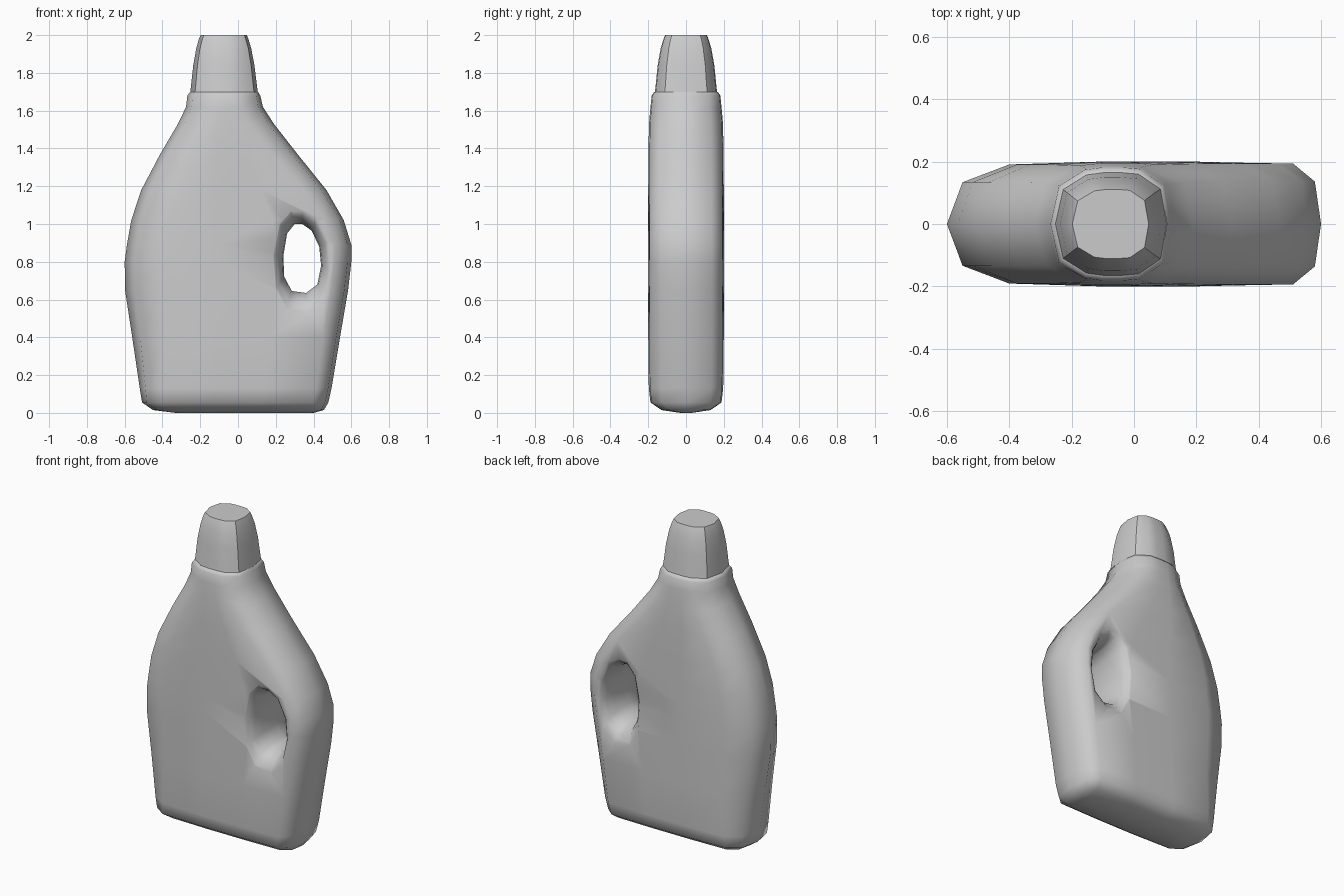
import bpy, bmesh
from mathutils import Vector

if "Cube" in bpy.data.objects:
    bpy.data.objects.remove(bpy.data.objects["Cube"])


def loft(name, rings):
    """Skin a list of closed rings and cap both ends."""
    bm = bmesh.new()
    loops = [[bm.verts.new(p) for p in r] for r in rings]
    n = len(loops[0])
    for a, b in zip(loops, loops[1:]):
        for i in range(n):
            j = (i + 1) % n
            bm.faces.new((a[i], a[j], b[j], b[i]))
    bm.faces.new(loops[0][::-1])
    bm.faces.new(loops[-1])
    bmesh.ops.recalc_face_normals(bm, faces=bm.faces)
    me = bpy.data.meshes.new(name)
    bm.to_mesh(me)
    bm.free()
    ob = bpy.data.objects.new(name, me)
    bpy.context.collection.objects.link(ob)
    return ob


def section(z, xl, xr, d, bl, br):
    """Rounded flat outline: left/right edges, half depth, corner widths."""
    a, b = xl + bl, xr - br
    front = [(xl + .25 * bl, .67 * d), (a, .955 * d), (a + (b - a) * .33, d),
             (a + (b - a) * .67, d), (b, .97 * d), (xr - .22 * br, .68 * d)]
    pts = [(xl, 0)] + [(x, -y) for x, y in front] + [(xr, 0)] + front[::-1]
    return [(x, y, z) for x, y in pts]


def smooth(ob, angle):
    bpy.ops.object.select_all(action='DESELECT')
    ob.select_set(True)
    bpy.context.view_layer.objects.active = ob
    bpy.ops.object.shade_smooth_by_angle(angle=angle)


# Bottle body: z, left, right, half depth, left corner, right corner
body = loft("bottle_body", [section(*s) for s in [
    (0.00, -.33, .40, .03, .06, .06),
    (.015, -.45, .455, .13, .08, .07),
    (.055, -.508, .478, .188, .10, .08),
    (.13, -.52, .495, .197, .12, .08),
    (.40, -.56, .54, .20, .17, .09),
    (.65, -.598, .583, .20, .20, .09),
    (.80, -.60, .60, .20, .20, .09),
    (.89, -.588, .60, .20, .20, .09),
    (1.02, -.565, .56, .20, .19, .10),
    (1.18, -.512, .468, .20, .18, .12),
    (1.37, -.412, .315, .199, .16, .14),
    (1.53, -.318, .19, .196, .14, .13),
    (1.62, -.275, .132, .188, .12, .11),
    (1.68, -.268, .118, .182, .11, .10),
    (1.70, -.253, .106, .168, .10, .09)]])

# Grip hole: outline widened towards both faces to form a soft rim
outline = [(.30, 1.0), (.26, .95), (.24, .83), (.245, .72), (.285, .645),
           (.36, .635), (.42, .68), (.44, .78), (.43, .88), (.39, .965), (.34, 1.0)]
cx, cz = .34, .82


def hole_ring(y, f):
    ring = []
    for x, z in outline:
        u = Vector(((x - cx) / .10, (z - cz) / .185)).normalized()
        grow_z = .07 if u.y > 0 else .11
        ring.append((x + .05 * f * u.x, y, z + grow_z * f * u.y))
    return ring


flare = [(.04, 0), (.10, .12), (.15, .35), (.18, .65), (.197, 1.0), (.23, 1.8)]
cutter = loft("grip_cutter", [hole_ring(-y, f) for y, f in flare[::-1]]
              + [hole_ring(y, f) for y, f in flare])
cutter.hide_render = True
mod = body.modifiers.new("grip_hole", 'BOOLEAN')
mod.operation = 'DIFFERENCE'
mod.solver = 'EXACT'
mod.object = cutter
bpy.context.view_layer.objects.active = body
bpy.ops.object.modifier_apply(modifier=mod.name)
bpy.data.objects.remove(cutter)
smooth(body, 1.0)

# Tapered cap with a flat top
cap = loft("cap", [section(*s) for s in [
    (1.685, -.254, .107, .167, .10, .09),
    (1.72, -.25, .102, .162, .10, .09),
    (1.84, -.237, .087, .150, .09, .08),
    (1.93, -.221, .070, .134, .08, .07),
    (1.98, -.207, .055, .119, .075, .065),
    (2.00, -.198, .047, .111, .07, .06)]])
smooth(cap, .7)
